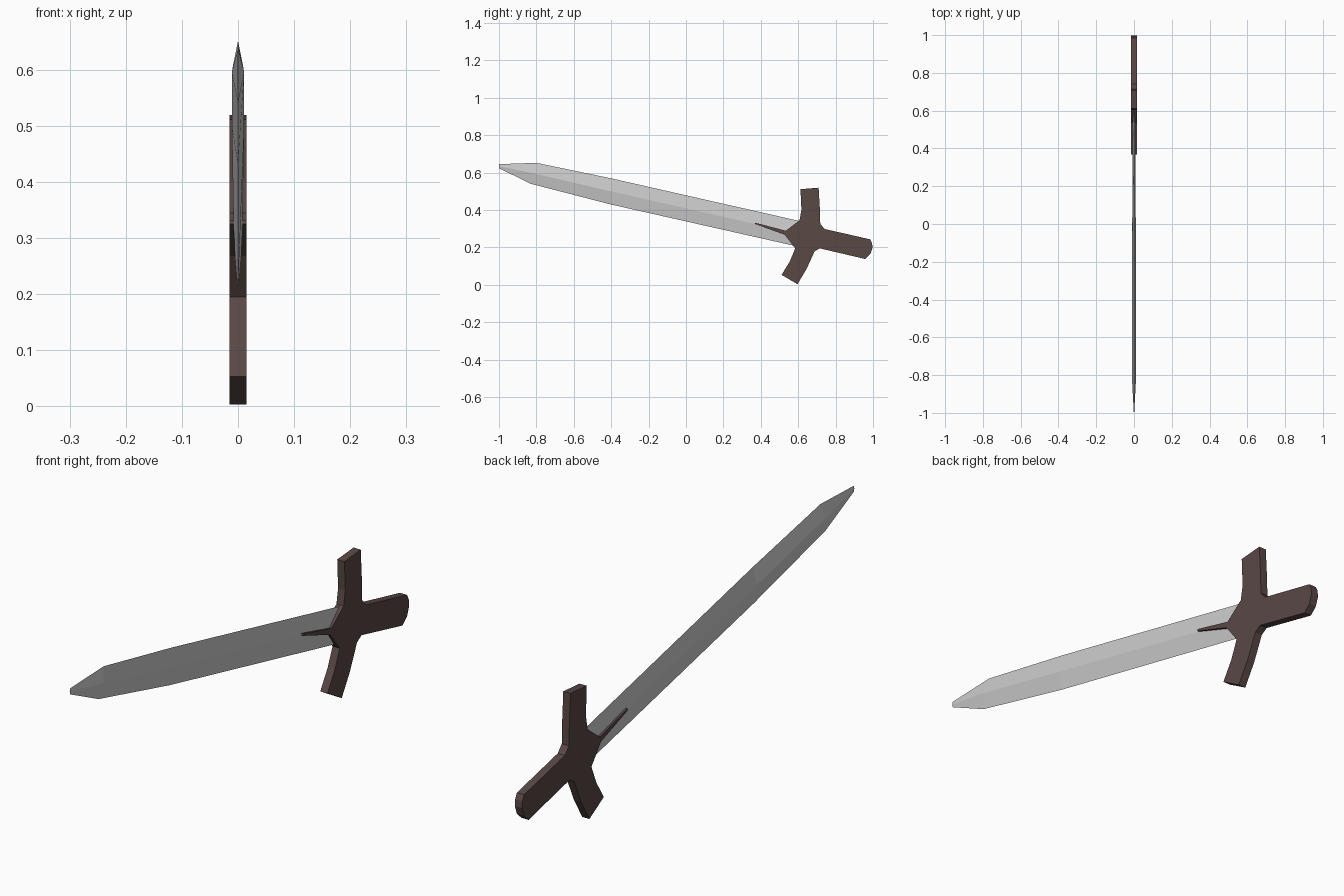
import bpy, bmesh

if "Cube" in bpy.data.objects:
    bpy.data.objects.remove(bpy.data.objects["Cube"])

def make_object(name, bm):
    bmesh.ops.recalc_face_normals(bm, faces=bm.faces)
    mesh = bpy.data.meshes.new(name)
    bm.to_mesh(mesh)
    bm.free()
    obj = bpy.data.objects.new(name, mesh)
    bpy.context.collection.objects.link(obj)
    return obj

# Blade: lofted diamond sections (upper edge y,z / lower edge y,z / half thickness)
sections = [
    ((-1.0, 0.645), (-1.0, 0.623), 0.001),
    ((-0.80, 0.652), (-0.83, 0.540), 0.011),
    ((-0.40, 0.569), (-0.404, 0.430), 0.011),
    ((0.62, 0.338), (0.59, 0.206), 0.007),
]
bm = bmesh.new()
rings = []
for (uy, uz), (ly, lz), t in sections:
    my, mz = (uy + ly) / 2, (uz + lz) / 2
    rings.append([bm.verts.new(p) for p in
                  ((0, uy, uz), (t, my, mz), (0, ly, lz), (-t, my, mz))])
for a, b in zip(rings, rings[1:]):
    for i in range(4):
        j = (i + 1) % 4
        bm.faces.new((a[i], a[j], b[j], b[i]))
bm.faces.new(rings[0])
bm.faces.new(rings[-1])
make_object("blade", bm)

# Hilt: guard arms, grip and spike as one flat outline in y,z
outline = [
    (0.612, 0.511), (0.709, 0.519), (0.716, 0.40), (0.718, 0.325), (0.742, 0.298),
    (0.985, 0.243), (0.995, 0.222), (0.997, 0.197), (0.985, 0.163), (0.958, 0.138),
    (0.714, 0.195), (0.687, 0.178), (0.645, 0.085), (0.596, 0.003), (0.511, 0.053),
    (0.555, 0.125), (0.584, 0.195), (0.527, 0.268), (0.367, 0.325), (0.369, 0.332),
    (0.534, 0.289), (0.607, 0.345), (0.617, 0.40),
]
bm = bmesh.new()
half = 0.015
face = bm.faces.new([bm.verts.new((-half, y, z)) for y, z in outline])
out = bmesh.ops.extrude_face_region(bm, geom=[face], use_keep_orig=True)
bmesh.ops.translate(bm, vec=(2 * half, 0, 0),
                    verts=[v for v in out["geom"] if isinstance(v, bmesh.types.BMVert)])
hilt = make_object("hilt", bm)

wood = bpy.data.materials.new("dark_wood")
wood.diffuse_color = (0.10, 0.065, 0.06, 1)
wood.use_nodes = True
wood.node_tree.nodes["Principled BSDF"].inputs["Base Color"].default_value = wood.diffuse_color
hilt.data.materials.append(wood)
